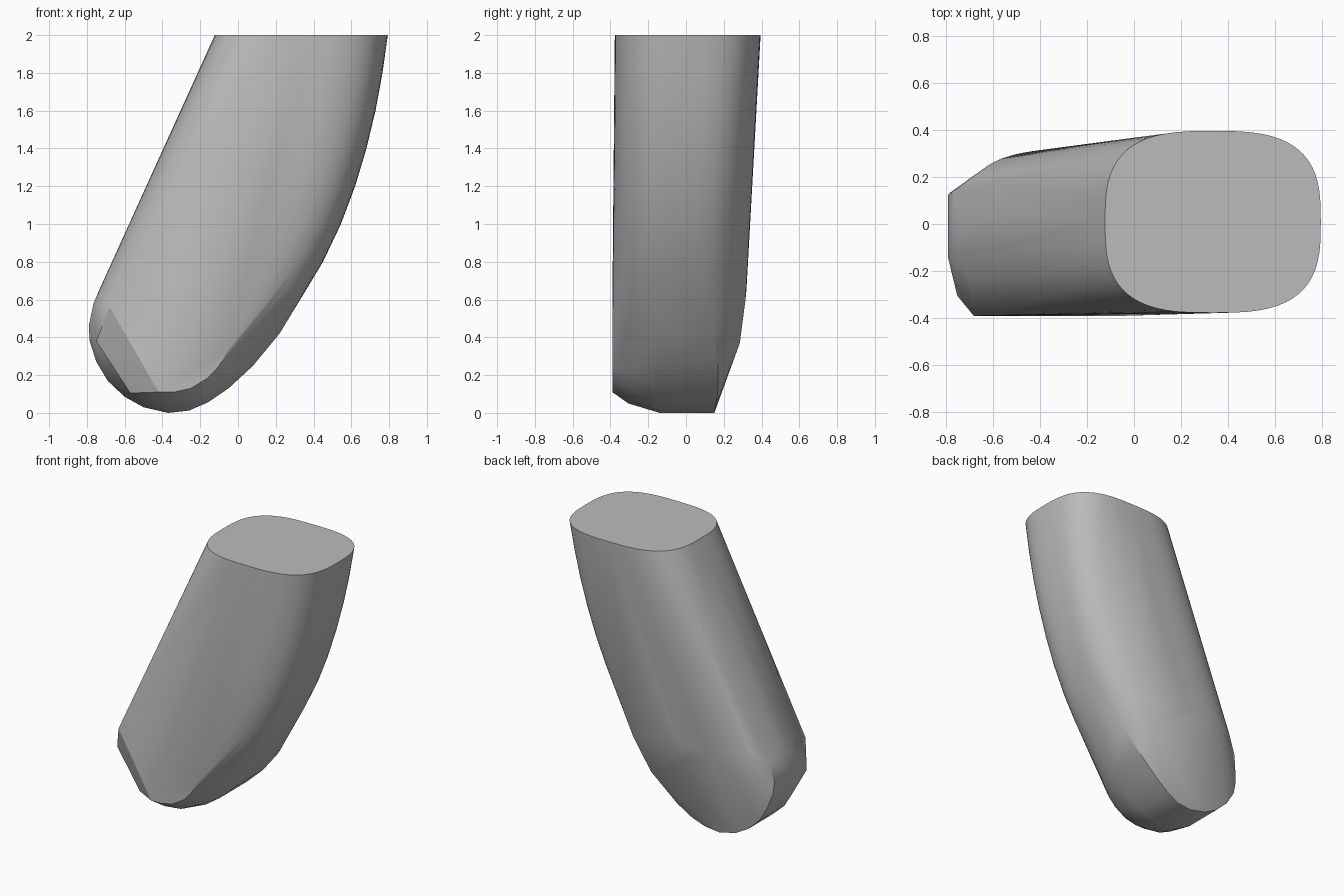
import bpy
import bmesh
import math

cube = bpy.data.objects.get("Cube")
if cube:
    bpy.data.objects.remove(cube, do_unlink=True)

grey = bpy.data.materials.new("plain grey")
grey.use_nodes = True
colour = (0.5, 0.5, 0.5, 1)
grey.diffuse_color = colour
grey.node_tree.nodes["Principled BSDF"].inputs["Base Color"].default_value = colour


def section(z, left, right, front, back, power=3, count=64):
    """Rounded-rectangle outline at one height."""
    cx, rx = (left + right) / 2, (right - left) / 2
    cy, ry = (front + back) / 2, (back - front) / 2
    ring = []
    for i in range(count):
        a = 2 * math.pi * i / count
        c, s = math.cos(a), math.sin(a)
        ring.append((cx + rx * math.copysign(abs(c) ** (2 / power), c),
                     cy + ry * math.copysign(abs(s) ** (2 / power), s), z))
    return ring


points = []

# Upper shaft: straight left edge, bowed right edge
bow = [(0.65, 0.36), (0.8, 0.45), (1.0, 0.545), (1.2, 0.62),
       (1.4, 0.68), (1.6, 0.728), (1.8, 0.765), (2.0, 0.793)]
for z, right in bow:
    t = (z - 0.65) / 1.35
    points += section(z, -0.735 + 0.612 * t, right,
                      -0.387 + 0.01 * t, 0.32 + 0.075 * t)

# Rounded toe: outer rim (x, z, back y)
rim = [(-0.765, 0.58, 0.14), (-0.79, 0.46, 0.12), (-0.785, 0.38, 0.13),
       (-0.75, 0.27, 0.15), (-0.69, 0.17, 0.15), (-0.6, 0.085, 0.15),
       (-0.5, 0.03, 0.15), (-0.37, 0, 0.15), (-0.26, 0.012, 0.15),
       (-0.16, 0.055, 0.16), (-0.05, 0.13, 0.17), (0.08, 0.25, 0.17),
       (0.22, 0.42, 0.15)]
for x, z, back in rim:
    points += [(x, -0.14, z), (x, back, z)]

# Toe bevel and flat front outline
bevel = [(-0.75, 0.38), (-0.57, 0.105), (-0.48, 0.065), (-0.37, 0.05),
         (-0.24, 0.065), (-0.13, 0.12), (-0.02, 0.22)]
face = [(-0.68, 0.56), (-0.42, 0.11), (-0.34, 0.11), (-0.25, 0.13),
        (-0.16, 0.185), (-0.1, 0.25), (-0.05, 0.34)]
points += [(x, -0.305, z) for x, z in bevel]
points += [(x, -0.39, z) for x, z in face]

# Corners of the slanted facet behind the toe
points += [(0.08, 0.285, 0.37), (0.2, 0.315, 0.6)]

# Wrap the outlines in one closed skin
bm = bmesh.new()
for p in points:
    bm.verts.new(p)
bmesh.ops.remove_doubles(bm, verts=bm.verts, dist=0.002)
result = bmesh.ops.convex_hull(bm, input=bm.verts)
loose = {v for v in result["geom_interior"] + result["geom_unused"]
         if isinstance(v, bmesh.types.BMVert)}
bmesh.ops.delete(bm, geom=list(loose), context="VERTS")
bmesh.ops.recalc_face_normals(bm, faces=bm.faces)
mesh = bpy.data.meshes.new("slanted_peg")
bm.to_mesh(mesh)
bm.free()
mesh.materials.append(grey)
peg = bpy.data.objects.new("slanted_peg", mesh)
bpy.context.collection.objects.link(peg)
bpy.context.view_layer.objects.active = peg
peg.select_set(True)
bpy.ops.object.shade_smooth_by_angle(angle=math.radians(25))
